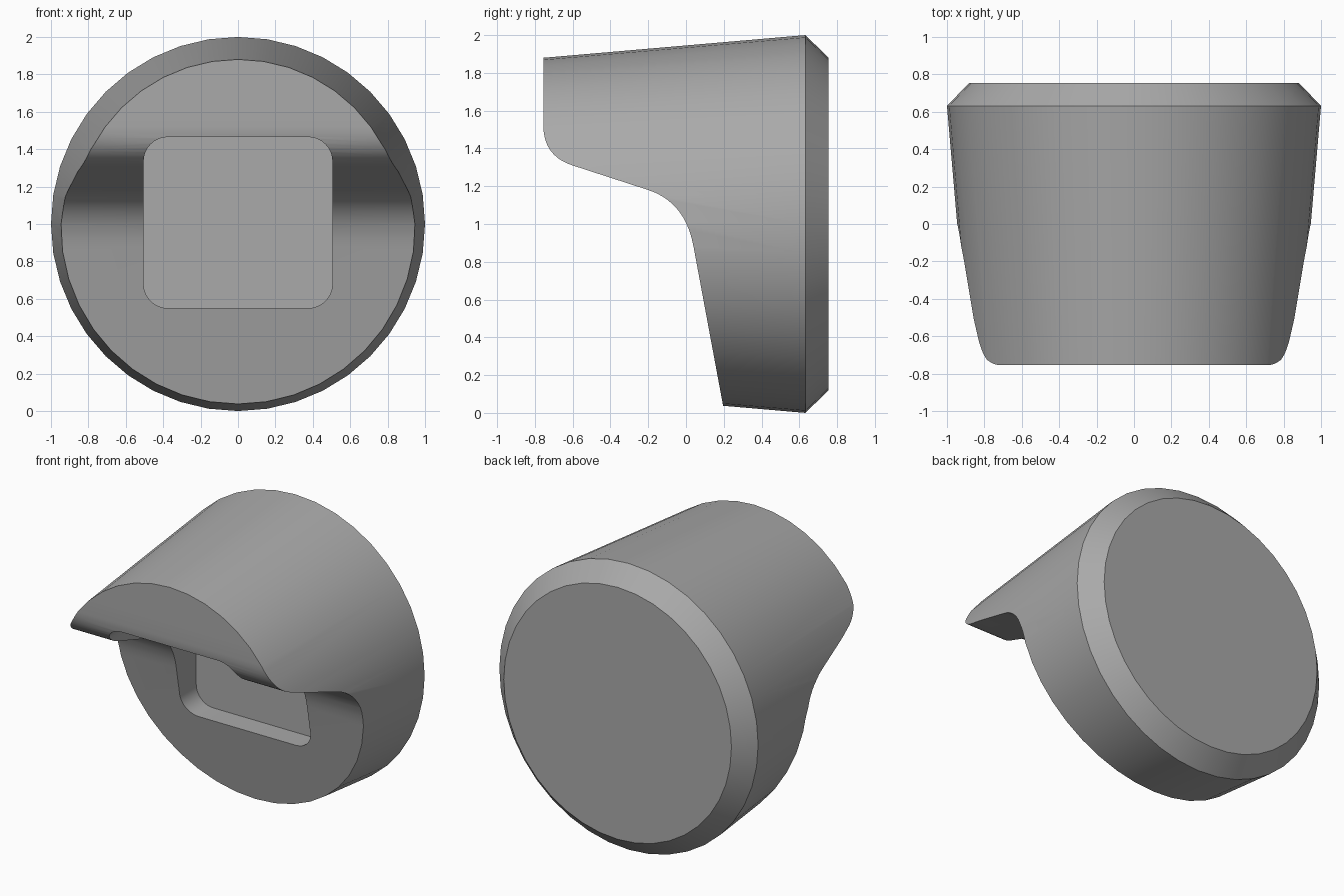
import bpy, bmesh, math

if "Cube" in bpy.data.objects:
    bpy.data.objects.remove(bpy.data.objects["Cube"])

grey = bpy.data.materials.new("plain grey")
grey.diffuse_color = (0.4, 0.4, 0.4, 1)
grey.use_nodes = True
grey.node_tree.nodes["Principled BSDF"].inputs["Base Color"].default_value = grey.diffuse_color


def make_object(name, bm):
    bmesh.ops.recalc_face_normals(bm, faces=bm.faces)
    mesh = bpy.data.meshes.new(name)
    bm.to_mesh(mesh)
    bm.free()
    mesh.materials.append(grey)
    obj = bpy.data.objects.new(name, mesh)
    bpy.context.collection.objects.link(obj)
    return obj


def lathe_y(name, profile, sides):
    """Closed solid around the y axis at z = 1, from (y, radius) points."""
    bm = bmesh.new()
    rings = []
    for y, r in profile:
        rings.append([bm.verts.new((r * math.sin(2 * math.pi * i / sides), y,
                                    1 + r * math.cos(2 * math.pi * i / sides)))
                      for i in range(sides)])
    for a, b in zip(rings, rings[1:]):
        for i in range(sides):
            j = (i + 1) % sides
            bm.faces.new((a[i], a[j], b[j], b[i]))
    bm.faces.new(rings[0])
    bm.faces.new(rings[-1])
    return make_object(name, bm)


def prism(name, points, offset):
    """Extrude a closed outline of 3D points."""
    bm = bmesh.new()
    face = bm.faces.new([bm.verts.new(p) for p in points])
    new = bmesh.ops.extrude_face_region(bm, geom=[face])["geom"]
    bmesh.ops.translate(bm, vec=offset,
                        verts=[v for v in new if isinstance(v, bmesh.types.BMVert)])
    return make_object(name, bm)


def bend(a, corner, b, steps=10):
    """Rounded corner as a quadratic curve."""
    return [tuple((1 - t) ** 2 * p + 2 * t * (1 - t) * c + t * t * q
                  for p, c, q in zip(a, corner, b))
            for t in (i / steps for i in range(steps + 1))]


def cut(obj, cutter):
    mod = obj.modifiers.new("cut", 'BOOLEAN')
    mod.operation = 'DIFFERENCE'
    mod.solver = 'EXACT'
    mod.object = cutter
    bpy.context.view_layer.objects.active = obj
    bpy.ops.object.modifier_apply(modifier=mod.name)
    bpy.data.objects.remove(cutter)


# Tapered round body with a chamfered back
knob = lathe_y("knob_body", [(-0.755, 0.88), (0.632, 1.0), (0.755, 0.88)], 40)

# Front undercut: overhanging lip above, sloping face below
side = (bend((-0.755, 1.52), (-0.755, 1.36), (-0.60, 1.31))
        + bend((-0.20, 1.18), (-0.003, 1.116), (0.04, 0.88))
        + [(0.222, -0.1), (-1.2, -0.1), (-1.2, 1.52)])
cut(knob, prism("undercut_cutter", [(-1.5, y, z) for y, z in side], (3, 0, 0)))

# Rounded square socket
outline = []
for cx, cz, start in ((0.375, 1.335, 0), (-0.375, 1.335, 90),
                      (-0.375, 0.68, 180), (0.375, 0.68, 270)):
    for i in range(9):
        a = math.radians(start + i * 11.25)
        outline.append((cx + 0.13 * math.cos(a), -1.2, cz + 0.13 * math.sin(a)))
cut(knob, prism("socket_cutter", outline, (0, 1.46, 0)))

# Smooth curves, sharp edges
bpy.ops.object.select_all(action='DESELECT')
knob.select_set(True)
bpy.context.view_layer.objects.active = knob
bpy.ops.object.shade_smooth_by_angle(angle=math.radians(25))
